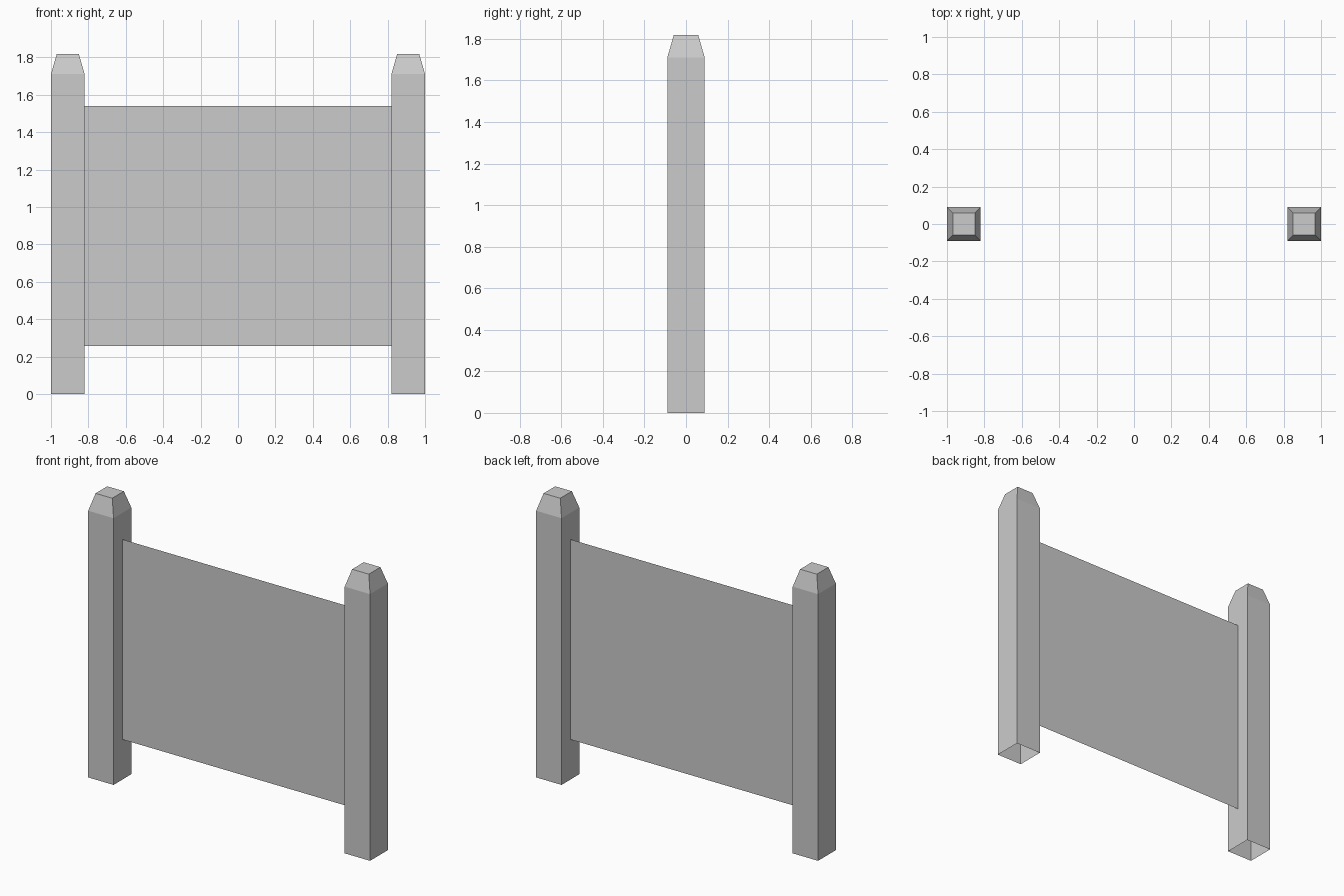
import bpy, bmesh

if "Cube" in bpy.data.objects:
    bpy.data.objects.remove(bpy.data.objects["Cube"])


def make_object(name, bm):
    mesh = bpy.data.meshes.new(name)
    bm.to_mesh(mesh)
    bm.free()
    obj = bpy.data.objects.new(name, mesh)
    bpy.context.collection.objects.link(obj)
    return obj


def ring(bm, cx, half, z):
    return [bm.verts.new((cx + sx * half, sy * half, z))
            for sx, sy in ((-1, -1), (1, -1), (1, 1), (-1, 1))]


# Square posts with a tapered cap, open underneath
def make_post(name, cx):
    bm = bmesh.new()
    rings = [ring(bm, cx, h, z) for h, z in ((0.09, 0), (0.09, 1.71), (0.059, 1.818))]
    for low, high in zip(rings, rings[1:]):
        for i in range(4):
            j = (i + 1) % 4
            bm.faces.new((low[i], low[j], high[j], high[i]))
    bm.faces.new(rings[-1])
    return make_object(name, bm)


make_post("left_post", -0.91)
make_post("right_post", 0.91)

# Thin flat panel between the posts
bm = bmesh.new()
bm.faces.new([bm.verts.new((x, 0, z)) for x, z in
              ((-0.82, 0.257), (0.82, 0.257), (0.82, 1.54), (-0.82, 1.54))])
make_object("fence_panel", bm)
